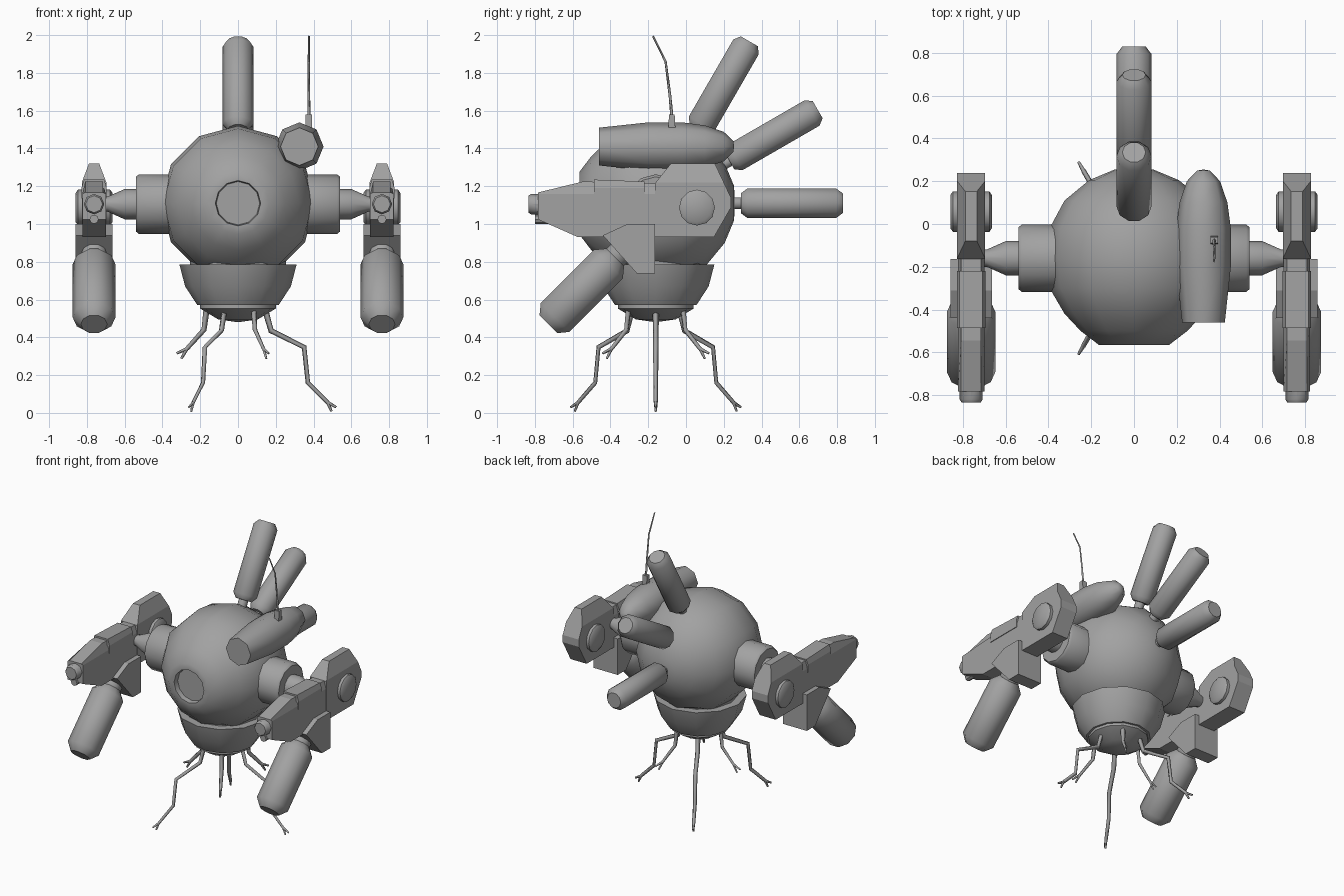
import bpy, bmesh, math
from mathutils import Vector

if "Cube" in bpy.data.objects:
    bpy.data.objects.remove(bpy.data.objects["Cube"], do_unlink=True)

GREY = (0.36, 0.36, 0.36, 1)
grey = bpy.data.materials.new("plain grey")
grey.diffuse_color = GREY
grey.use_nodes = True
grey.node_tree.nodes["Principled BSDF"].inputs["Base Color"].default_value = GREY
CY, CZ = -0.16, 1.11          # body centre


def finish(name, bm, smooth=None):
    bmesh.ops.recalc_face_normals(bm, faces=bm.faces)
    mesh = bpy.data.meshes.new(name)
    bm.to_mesh(mesh)
    bm.free()
    mesh.materials.append(grey)
    ob = bpy.data.objects.new(name, mesh)
    bpy.context.collection.objects.link(ob)
    if smooth:
        bpy.ops.object.select_all(action='DESELECT')
        ob.select_set(True)
        bpy.context.view_layer.objects.active = ob
        bpy.ops.object.shade_smooth_by_angle(angle=math.radians(smooth))
    return ob


def lathe(name, profile, loc, axis, sides=12, smooth=40):
    """Revolve (radius, height) points about an axis through loc."""
    bm = bmesh.new()
    verts = [bm.verts.new((r, 0, h)) for r, h in profile]
    edges = [bm.edges.new(pair) for pair in zip(verts, verts[1:])]
    bmesh.ops.spin(bm, geom=verts + edges, cent=(0, 0, 0), axis=(0, 0, 1),
                   angle=math.tau, steps=sides, use_duplicate=False)
    bmesh.ops.remove_doubles(bm, verts=bm.verts, dist=0.0005)
    bm.transform(Vector(axis).to_track_quat('Z', 'Y').to_matrix().to_4x4())
    bmesh.ops.translate(bm, verts=bm.verts, vec=loc)
    return finish(name, bm, smooth)


def capsule(name, r, length, cap, end, loc, axis, sides=10):
    profile = [(0, 0), (end, 0), (r, cap), (r, length - cap), (end, length), (0, length)]
    return lathe(name, profile, loc, axis, sides)


def plate(name, outline, x, half, taper_z=None, taper=1.0):
    """Side outline (y, z) extruded across x, with optional narrowing above taper_z."""
    bm = bmesh.new()
    face = bm.faces.new([bm.verts.new((-half, y, z)) for y, z in outline])
    ext = bmesh.ops.extrude_face_region(bm, geom=[face])
    bmesh.ops.translate(bm, vec=(2 * half, 0, 0),
                        verts=[v for v in ext["geom"] if isinstance(v, bmesh.types.BMVert)])
    if taper_z:
        bmesh.ops.bisect_plane(bm, geom=bm.verts[:] + bm.edges[:] + bm.faces[:],
                               plane_co=(0, 0, taper_z), plane_no=(0, 0, 1))
        for v in bm.verts:
            if v.co.z > taper_z + 0.001:
                v.co.x *= taper
    bmesh.ops.translate(bm, verts=bm.verts, vec=(x, 0, 0))
    return finish(name, bm)


def rod(name, paths, width):
    """Thin square rods along paths, narrowing to the tip."""
    curve = bpy.data.curves.new(name, 'CURVE')
    curve.dimensions = '3D'
    curve.bevel_depth = width
    curve.bevel_resolution = 0
    curve.use_fill_caps = True
    for path, r0, r1 in paths:
        sp = curve.splines.new('POLY')
        sp.points.add(len(path) - 1)
        for i, (pt, co) in enumerate(zip(sp.points, path)):
            pt.co = (*co, 1)
            pt.radius = r0 + (r1 - r0) * i / (len(path) - 1)
    curve.materials.append(grey)
    ob = bpy.data.objects.new(name, curve)
    bpy.context.collection.objects.link(ob)


# Body ball with a recessed round eye at the front
lathe("body", [(0, 0.417), (0.09, 0.415), (0.21, 0.365), (0.325, 0.27), (0.395, 0.14),
               (0.41, 0), (0.395, -0.14), (0.325, -0.26), (0.25, -0.34), (0.165, -0.405),
               (0.12, -0.405), (0.115, -0.37), (0, -0.37)], (0, CY, CZ), (0, 1, 0))

# Lower bowl and neck
lathe("neck", [(0, 0.75), (0.255, 0.75), (0.255, 0.84), (0, 0.84)], (0, CY, 0), (0, 0, 1))
lathe("lower_bowl", [(0, 0.785), (0.31, 0.785), (0.28, 0.67), (0.215, 0.57), (0.2, 0.57),
                     (0.2, 0.552), (0.105, 0.495), (0, 0.48)], (0, CY, 0), (0, 0, 1))

# Three rear canisters fanned upward, each on a thin stem
for name, deg in (("low", 0), ("middle", 30), ("high", 60)):
    a = math.radians(deg)
    d = Vector((0, math.cos(a), math.sin(a)))
    c = Vector((0, CY, CZ))
    capsule(name + "_canister", 0.082, 0.54, 0.035, 0.055, c + d * 0.45, d)
    capsule(name + "_canister_stem", 0.032, 0.12, 0.005, 0.03, c + d * 0.36, d)

# Shoulder pod and antenna on the left
lathe("shoulder_pod", [(0, -0.46), (0.1, -0.46), (0.128, -0.2), (0.128, -0.02), (0.112, 0.1),
                       (0.078, 0.2), (0.03, 0.25), (0, 0.255)],
      (0.325, 0, 1.41), (0, 1, 0), 8, 50)
plate("antenna_base", [(-0.095, 1.48), (-0.055, 1.48), (-0.06, 1.58), (-0.09, 1.58)], 0.375, 0.018)
rod("antenna", [([(0.375, y, z) for y, z in
                  ((-0.075, 1.57), (-0.085, 1.68), (-0.108, 1.86), (-0.175, 1.995))], 1.2, 0.7)], 0.007)

# Arms and guns, one per side
for side, s in (("left", 1), ("right", -1)):
    gx = s * 0.762
    lathe(side + "_shoulder", [(0, 0.34), (0.158, 0.34), (0.158, 0.525), (0.145, 0.54), (0, 0.54)],
          (0, CY, 1.105), (s, 0, 0))
    lathe(side + "_arm", [(0, 0.5), (0.08, 0.5), (0.08, 0.6), (0.04, 0.69), (0.04, 0.74), (0, 0.74)],
          (0, CY, 1.105), (s, 0, 0))
    plate(side + "_gun_rear", [(-0.164, 0.93), (0.148, 0.93), (0.238, 1.087), (0.238, 1.14),
                               (0.153, 1.32), (-0.08, 1.32), (-0.164, 1.215)],
          gx, 0.065, 1.22, 0.42)
    plate(side + "_gun_front", [(-0.16, 0.93), (-0.571, 0.93), (-0.783, 1.024), (-0.783, 1.167),
                                (-0.545, 1.225), (-0.16, 1.215)], gx, 0.062, 1.16, 0.75)
    plate(side + "_gun_cover", [(-0.22, 1.135), (-0.487, 1.135), (-0.487, 1.235), (-0.22, 1.225)],
          gx, 0.067, 1.19, 0.8)
    plate(side + "_gun_fin", [(-0.164, 0.738), (-0.26, 0.738), (-0.44, 0.94), (-0.31, 1.0),
                              (-0.164, 1.0)], gx, 0.097)
    lathe(side + "_gun_hub", [(0, -0.097), (0.078, -0.097), (0.095, -0.085), (0.095, 0.085),
                              (0.078, 0.097), (0, 0.097)], (gx, 0.058, 1.087), (1, 0, 0))
    # Muzzles
    lathe(side + "_muzzle", [(0, 0), (0.054, 0), (0.054, 0.09), (0.045, 0.105), (0, 0.105)],
          (gx, -0.73, 1.105), (0, -1, 0), 8)
    lathe(side + "_small_muzzle", [(0, 0), (0.024, 0), (0.024, 0.07), (0, 0.07)],
          (gx, -0.73, 1.025), (0, -1, 0), 8)
    # Slanted canister under the gun
    d = Vector((0, -1, -1)).normalized()
    capsule(side + "_gun_canister", 0.113, 0.5, 0.05, 0.07, Vector((gx, -0.375, 0.823)), d)
    capsule(side + "_gun_canister_neck", 0.068, 0.2, 0.01, 0.06, Vector((gx, -0.26, 0.938)), d)

# Legs: three long and three short, alternating, each with a two-toed tip
LONG = [(0.14, 0.56), (0.175, 0.435), (0.35, 0.348), (0.37, 0.16), (0.475, 0.055)]
SHORT = [(0.165, 0.56), (0.18, 0.44), (0.27, 0.34)]
for i in range(6):
    a = math.radians(60 * i)
    kind, path, toes = (("short", SHORT, ((0.3, 0.287), (0.325, 0.315))) if i % 2 else
                        ("long", LONG, ((0.495, 0.008), (0.52, 0.03))))

    def place(p):
        return (p[0] * math.cos(a), CY + p[0] * math.sin(a), p[1])
    strands = [([place(p) for p in path], 1.2, 0.8)]
    strands += [([place(path[-1]), place(t)], 0.7, 0.45) for t in toes]
    rod(f"{kind}_leg_{i}", strands, 0.014)
